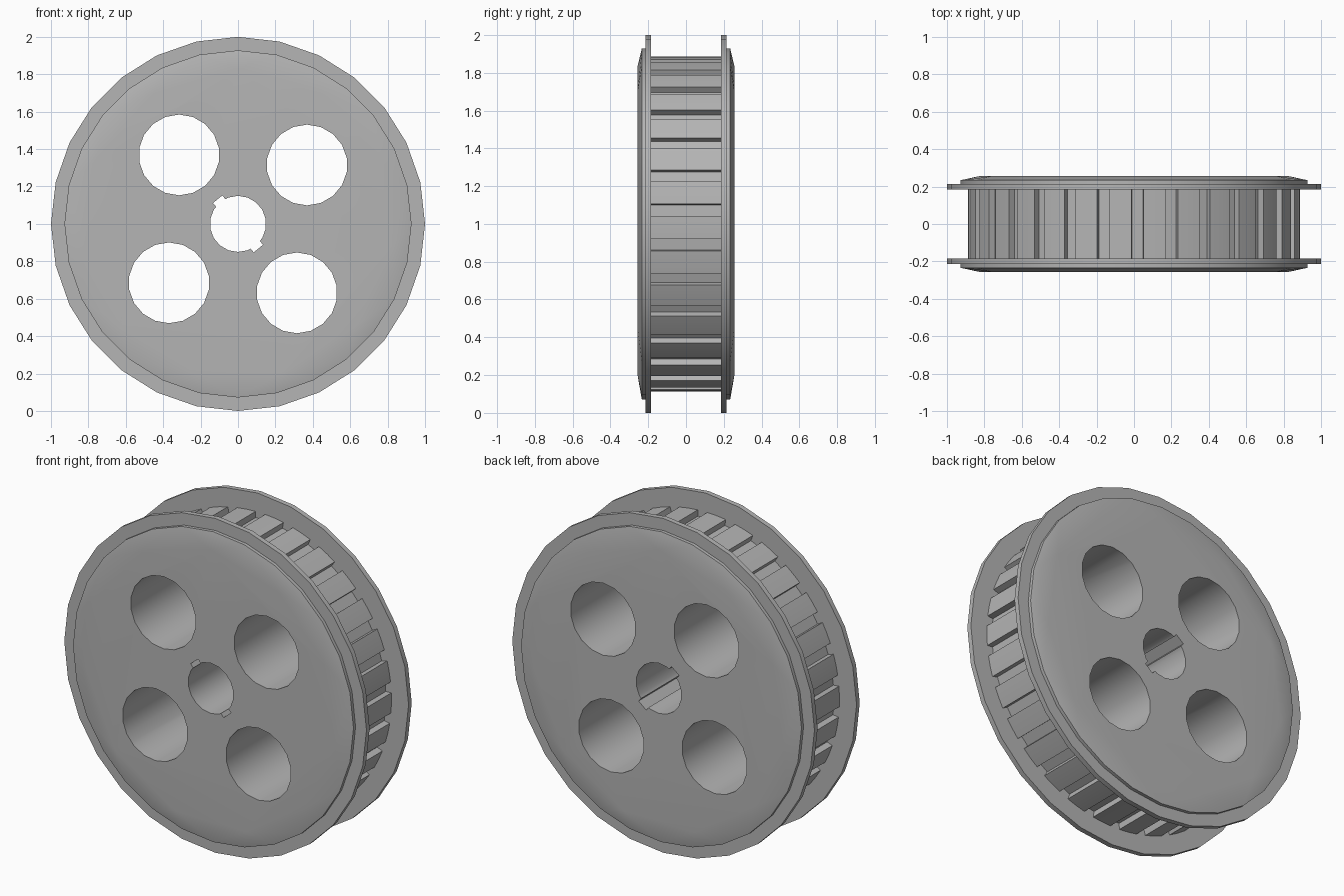
import bpy, bmesh, math

cube = bpy.data.objects.get("Cube")
if cube:
    bpy.data.objects.remove(cube, do_unlink=True)

steel = bpy.data.materials.new("plain_grey")
steel.use_nodes = True
GREY = (0.46, 0.46, 0.46, 1)
steel.diffuse_color = GREY
steel.node_tree.nodes["Principled BSDF"].inputs["Base Color"].default_value = GREY

AXLE_Z = 1.0


def polar(radius, degrees):
    a = math.radians(degrees)
    return radius * math.cos(a), radius * math.sin(a)


def ring(radius, sides, start=90, centre=(0, 0)):
    pts = [polar(radius, start + 360 * i / sides) for i in range(sides)]
    return [(x + centre[0], z + centre[1]) for x, z in pts]


def finish(name, bm):
    bmesh.ops.recalc_face_normals(bm, faces=bm.faces)
    mesh = bpy.data.meshes.new(name)
    bm.to_mesh(mesh)
    bm.free()
    mesh.materials.append(steel)
    obj = bpy.data.objects.new(name, mesh)
    bpy.context.collection.objects.link(obj)
    return obj


def prism(name, outline, y0, y1):
    """Extrude an x-z outline along the axle."""
    bm = bmesh.new()
    face = bm.faces.new([bm.verts.new((x, y0, AXLE_Z + z)) for x, z in outline])
    new = bmesh.ops.extrude_face_region(bm, geom=[face])["geom"]
    moved = [v for v in new if isinstance(v, bmesh.types.BMVert)]
    bmesh.ops.translate(bm, verts=moved, vec=(0, y1 - y0, 0))
    return finish(name, bm)


def bevelled_cap(name, side):
    """Hub face: round rim sloping up to a coarser flat polygon."""
    bm = bmesh.new()
    for outline, y in ((ring(0.928, 28), 0.2), (ring(0.928, 28), 0.234),
                       (ring(0.83, 11), 0.257)):
        for x, z in outline:
            bm.verts.new((x, side * y, AXLE_Z + z))
    bmesh.ops.convex_hull(bm, input=bm.verts)
    bmesh.ops.dissolve_limit(bm, angle_limit=0.002, verts=bm.verts, edges=bm.edges)
    return finish(name, bm)


def combine(target, other, operation):
    mod = target.modifiers.new("combine", "BOOLEAN")
    mod.operation = operation
    mod.solver = "EXACT"
    mod.object = other
    bpy.context.view_layer.objects.active = target
    bpy.ops.object.modifier_apply(modifier=mod.name)
    bpy.data.objects.remove(other, do_unlink=True)


# Toothed drum
TEETH, R_TIP, R_ROOT, HALF_GROOVE = 30, 0.887, 0.85, 2.05
pitch = 360 / TEETH
outline = []
for i in range(TEETH):
    mid = 4.75 + pitch * i
    outline += [polar(R_TIP, mid - HALF_GROOVE), polar(R_ROOT, mid - HALF_GROOVE),
                polar(R_ROOT, mid + HALF_GROOVE), polar(R_TIP, mid + HALF_GROOVE),
                polar(R_TIP, mid + pitch / 2)]
pulley = prism("toothed_pulley", outline, -0.2, 0.2)

# Flanges and bevelled hub faces on both sides
for side in (-1, 1):
    combine(pulley, prism("flange", ring(1.0, 28), side * 0.184, side * 0.214), "UNION")
    combine(pulley, bevelled_cap("hub_face", side), "UNION")

# Four lightening holes
for i in range(4):
    hole = ring(0.216, 18, centre=polar(0.485, 40.5 + 90 * i))
    combine(pulley, prism("hole_cutter", hole, -0.5, 0.5), "DIFFERENCE")

# Axle bore and its two opposite keyways
combine(pulley, prism("bore_cutter", ring(0.15, 18), -0.5, 0.5), "DIFFERENCE")
along, across = polar(0.171, 129.5), polar(0.032, 39.5)
slot = [(s * along[0] + t * across[0], s * along[1] + t * across[1])
        for s, t in ((-1, -1), (1, -1), (1, 1), (-1, 1))]
combine(pulley, prism("keyway_cutter", slot, -0.5, 0.5), "DIFFERENCE")

# One flat material throughout, smooth rims and crisp edges
pulley.data.materials.clear()
pulley.data.materials.append(steel)
for poly in pulley.data.polygons:
    poly.material_index = 0
bpy.ops.object.select_all(action="DESELECT")
pulley.select_set(True)
bpy.context.view_layer.objects.active = pulley
bpy.ops.object.shade_smooth_by_angle(angle=math.radians(25))
weighted = pulley.modifiers.new("even_shading", "WEIGHTED_NORMAL")
weighted.keep_sharp = True
